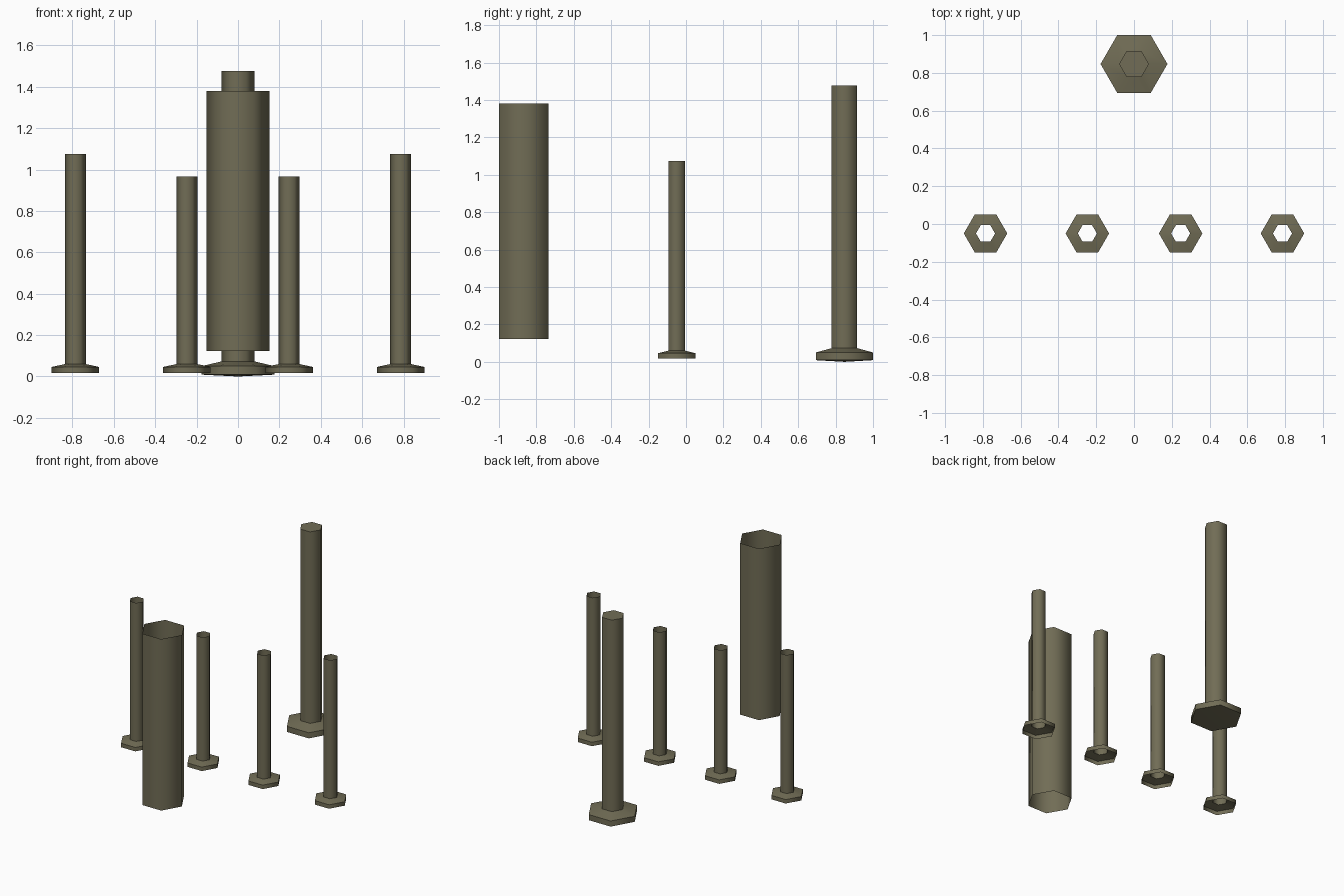
import bpy, bmesh, math

if "Cube" in bpy.data.objects:
    bpy.data.objects.remove(bpy.data.objects["Cube"])

olive = bpy.data.materials.new("olive_grey")
olive.diffuse_color = (0.165, 0.152, 0.092, 1)
olive.use_nodes = True
olive.node_tree.nodes["Principled BSDF"].inputs["Base Color"].default_value = olive.diffuse_color


def hex_lathe(name, x, y, profile, bottom=None, top=None):
    """Six-sided shell through (radius, z) rings; optional cap centre heights."""
    bm = bmesh.new()
    rings = []
    for r, z in profile:
        rings.append([bm.verts.new((r * math.cos(k * math.pi / 3),
                                    r * math.sin(k * math.pi / 3), z))
                      for k in range(6)])
    for a, b in zip(rings, rings[1:]):
        for k in range(6):
            n = (k + 1) % 6
            bm.faces.new((a[k], a[n], b[n], b[k]))
    for ring, cz, flip in ((rings[0], bottom, True), (rings[-1], top, False)):
        if cz is None:
            continue
        c = bm.verts.new((0, 0, cz))
        for k in range(6):
            n = (k + 1) % 6
            bm.faces.new((c, ring[n], ring[k]) if flip else (c, ring[k], ring[n]))
    me = bpy.data.meshes.new(name)
    bm.to_mesh(me)
    bm.free()
    me.materials.append(olive)
    # smooth around the six sides, crisp between rim, flare and shaft
    me.polygons.foreach_set("use_smooth", [True] * len(me.polygons))
    me.set_sharp_from_angle(angle=math.radians(65))
    ob = bpy.data.objects.new(name, me)
    ob.location = (x, y, 0)
    bpy.context.scene.collection.objects.link(ob)
    return ob


# large open sleeve at the front
hex_lathe("front_sleeve", 0, -0.868, [(0.152, 0.123), (0.152, 1.38)])

# closed post with flared foot at the back
hex_lathe("back_post", 0, 0.847,
          [(0.177, 0.009), (0.177, 0.05), (0.079, 0.073), (0.079, 1.477)],
          bottom=0.0, top=1.477)

# four open hollow posts with flared feet
for side, sx in (("left", -1), ("right", 1)):
    for label, px, height in (("outer", 0.786, 1.075), ("inner", 0.247, 0.966)):
        hex_lathe(f"{label}_post_{side}", sx * px, -0.05,
                  [(0.115, 0.017), (0.115, 0.046), (0.0506, 0.06), (0.0506, height)])
